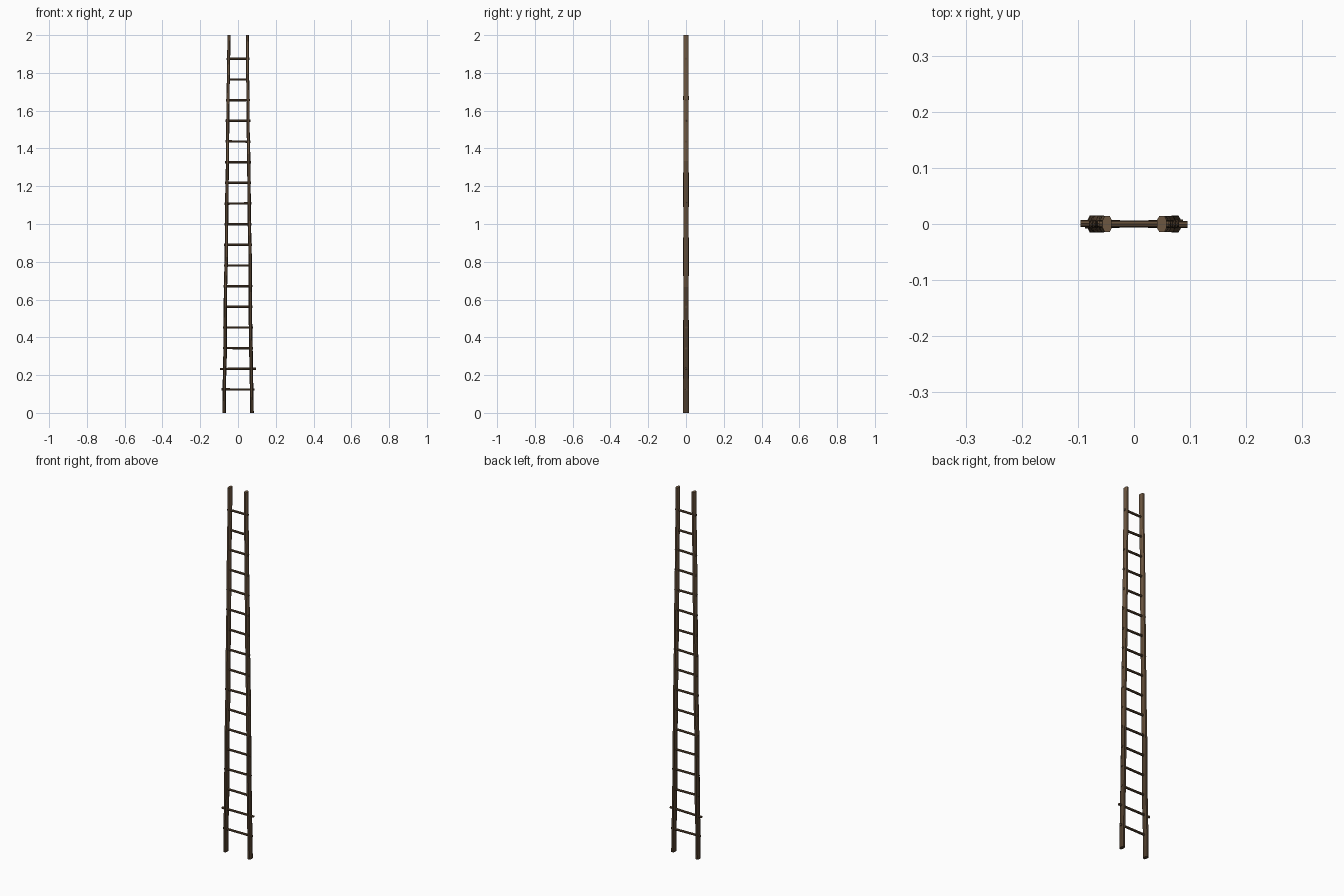
import bpy, bmesh, math, random
from mathutils import Vector, Matrix

if "Cube" in bpy.data.objects:
    bpy.data.objects.remove(bpy.data.objects["Cube"])

random.seed(4)

def material(name, col):
    m = bpy.data.materials.new(name)
    m.diffuse_color = (*col, 1)
    m.use_nodes = True
    m.node_tree.nodes["Principled BSDF"].inputs["Base Color"].default_value = m.diffuse_color
    return m

DARK = material("dark_weathered_wood", (0.075, 0.046, 0.025))
MID = material("brown_wood", (0.115, 0.070, 0.037))
LIGHT = material("light_brown_wood", (0.155, 0.096, 0.053))
MATS = [DARK, MID, LIGHT]

def rail_x(z):
    # rails lean towards each other going up
    return 0.073 + (0.049 - 0.073) * z / 2

def finish(bm, name, rule):
    bmesh.ops.recalc_face_normals(bm, faces=bm.faces)
    for f in bm.faces:
        f.material_index = rule(f.calc_center_median().z)
    me = bpy.data.meshes.new(name)
    bm.to_mesh(me)
    bm.free()
    for m in MATS:
        me.materials.append(m)
    ob = bpy.data.objects.new(name, me)
    bpy.context.collection.objects.link(ob)
    return ob

# Side rails: chamfered poles, slightly uneven along their length
PROFILE = [(-1, -.5), (-.55, -1), (.55, -1), (1, -.5),
           (1, .5), (.55, 1), (-.55, 1), (-1, .5)]

def rail(name, side):
    bm = bmesh.new()
    rings = []
    n = 12
    for i in range(n + 1):
        z = 2 * i / n
        cx = side * rail_x(z) + random.uniform(-.0015, .0015)
        hx = 0.0095 - 0.0015 * i / n + random.uniform(-.0005, .0005)
        hy = 0.0150 - 0.0010 * i / n + random.uniform(-.0005, .0005)
        rings.append([bm.verts.new((cx + px * hx, py * hy, z)) for px, py in PROFILE])
    for a, b in zip(rings, rings[1:]):
        for k in range(8):
            j = (k + 1) % 8
            bm.faces.new((a[k], a[j], b[j], b[k]))
    bm.faces.new(rings[0])
    bm.faces.new(rings[-1])
    finish(bm, name, lambda z: 0 if z < 0.6 else 1 if z < 1.3 else 2)

rail("left_rail", -1)
rail("right_rail", 1)

# Rungs: thin round bars passing through both rails
OVERHANG = {0: 0.006, 1: 0.016, 15: -0.004}
for i in range(17):
    z = 0.124 + i * 0.1094
    half = rail_x(z) + 0.0095 + OVERHANG.get(i, 0.002)
    tilt = random.uniform(-.012, .012)
    swing = random.uniform(-.02, .02)
    bm = bmesh.new()
    rot = (Matrix.Rotation(swing, 4, 'Z') @ Matrix.Rotation(math.pi / 2 + tilt, 4, 'Y'))
    bmesh.ops.create_cone(bm, cap_ends=True, segments=8, radius1=0.0062, radius2=0.0062,
                          depth=2 * half, matrix=Matrix.Translation((0, 0, z)) @ rot)
    finish(bm, f"rung_{i + 1}", lambda h: 1)
